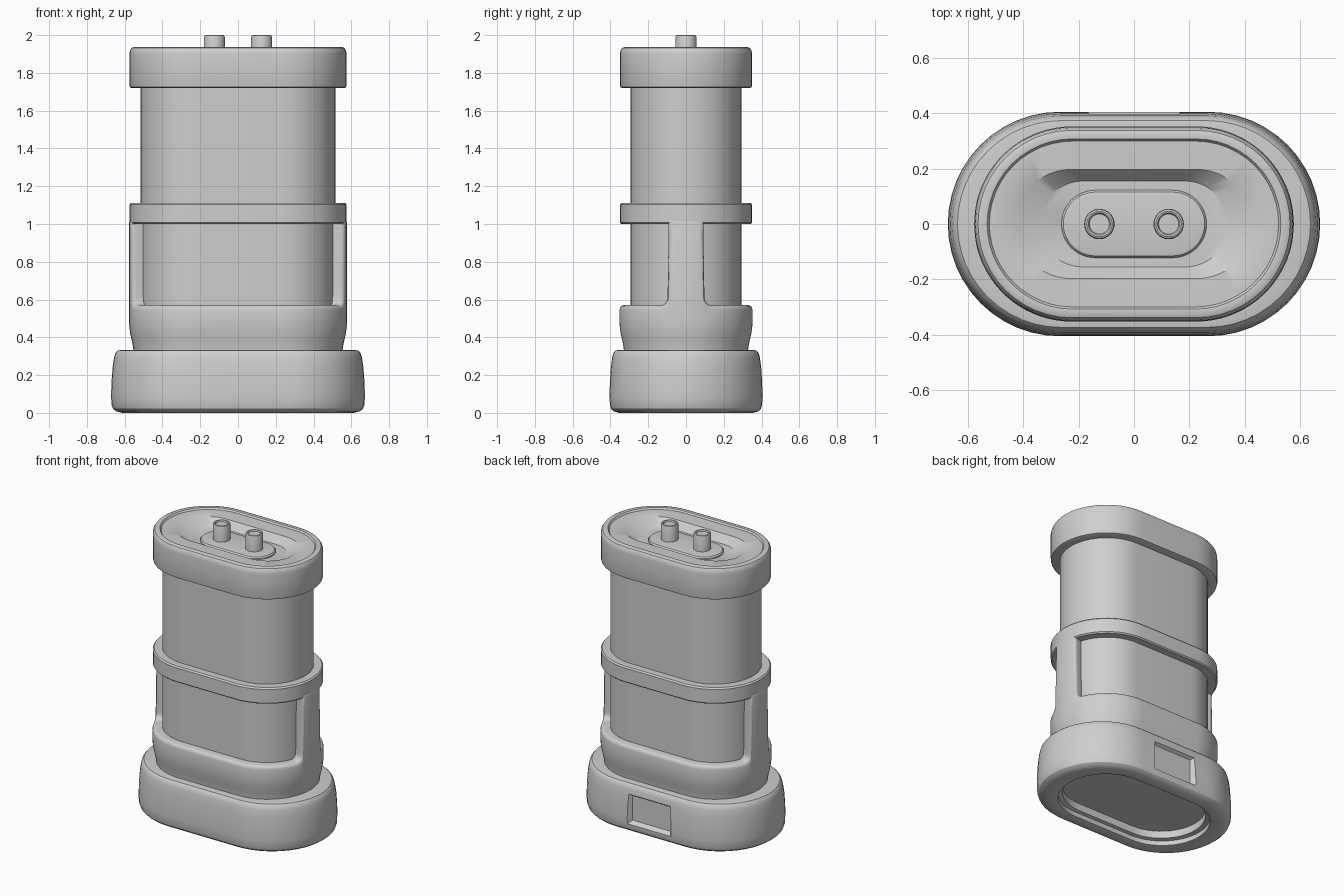
import bpy, bmesh, math
from mathutils import Vector

if "Cube" in bpy.data.objects:
    bpy.data.objects.remove(bpy.data.objects["Cube"])

grey = bpy.data.materials.new("light grey")
grey.diffuse_color = (0.62, 0.62, 0.62, 1)
grey.use_nodes = True
grey.node_tree.nodes["Principled BSDF"].inputs["Base Color"].default_value = grey.diffuse_color


def activate(ob):
    bpy.ops.object.select_all(action='DESELECT')
    ob.select_set(True)
    bpy.context.view_layer.objects.active = ob


def make_object(name, bm):
    me = bpy.data.meshes.new(name)
    bm.to_mesh(me)
    bm.free()
    ob = bpy.data.objects.new(name, me)
    bpy.context.collection.objects.link(ob)
    me.materials.append(grey)
    return ob


def finish(ob, angle=35):
    bm = bmesh.new()
    bm.from_mesh(ob.data)
    bmesh.ops.recalc_face_normals(bm, faces=bm.faces)
    bm.to_mesh(ob.data)
    bm.free()
    activate(ob)
    bpy.ops.object.shade_smooth_by_angle(angle=math.radians(angle))


def loft(name, rows, n=24, cx=0):
    """Closed solid through stacked stadium outlines (half width, half depth, z)."""
    bm = bmesh.new()
    loops = []
    for hx, hy, z in rows:
        loop = []
        for side in (0, 1):
            for i in range(n + 1):
                a = -math.pi / 2 + math.pi * (i / n + side)
                shift = (hx - hy) * (1 - 2 * side)
                loop.append(bm.verts.new((cx + shift + hy * math.cos(a), hy * math.sin(a), z)))
        loops.append(loop)
    m = len(loops[0])
    for lo, up in zip(loops, loops[1:]):
        for i in range(m):
            j = (i + 1) % m
            bm.faces.new((lo[i], lo[j], up[j], up[i]))
    bm.faces.new(loops[0][::-1])
    bm.faces.new(loops[-1])
    bmesh.ops.remove_doubles(bm, verts=bm.verts, dist=1e-5)
    ob = make_object(name, bm)
    finish(ob)
    return ob


# Main body
loft("body", [(.515, .293, .2), (.515, .293, 1.8)])

# Middle band
loft("middle_band", [(.50, .28, 1.0), (.567, .342, 1.0), (.575, .35, 1.008),
                     (.575, .35, 1.102), (.567, .342, 1.112), (.50, .28, 1.112)])

# Top cap with rim and sunken basin
loft("top_cap", [(.50, .28, 1.72), (.562, .337, 1.72), (.572, .347, 1.724), (.575, .35, 1.735),
                 (.575, .35, 1.90), (.572, .347, 1.918), (.563, .338, 1.932), (.548, .323, 1.938),
                 (.53, .307, 1.936), (.522, .299, 1.925), (.515, .292, 1.925),
                 (.425, .197, 1.922), (.34, .155, 1.872)])

# Contact pad and pins
loft("contact_pad", [(.262, .122, 1.85), (.262, .122, 1.878), (.255, .115, 1.887), (.24, .10, 1.89)])
for side, label in ((-1, "left"), (1, "right")):
    pin = [(.055, 1.86), (.055, 1.99), (.052, 1.997), (.046, 2.0), (.04, 1.998), (.036, 1.99)]
    loft(label + "_pin", [(r, r, z) for r, z in pin], n=14, cx=.125 * side)

# Base foot with hollow underside
base = loft("base", [(.50, .278, .09), (.50, .278, .04), (.53, .30, .035), (.53, .30, .003),
                     (.54, .31, 0), (.61, .352, 0), (.645, .382, .008), (.662, .397, .022),
                     (.67, .403, .045), (.672, .405, .09), (.670, .403, .16), (.664, .398, .24),
                     (.656, .391, .295), (.648, .384, .318), (.637, .373, .33), (.62, .357, .333),
                     (.5, .28, .333)])

# Recessed panel cut into the back of the base
bm = bmesh.new()
bmesh.ops.create_cube(bm, size=2)
for v in bm.verts:
    outer = v.co.y > 0
    v.co = Vector((v.co.x * (.178 if outer else .145), .42 if outer else .375,
                   .165 + v.co.z * (.115 if outer else .085)))
cutter = make_object("panel_cutter", bm)
cutter.hide_render = True
cut = base.modifiers.new("panel", 'BOOLEAN')
cut.operation = 'DIFFERENCE'
cut.solver = 'EXACT'
cut.object = cutter
activate(base)
bpy.ops.object.modifier_apply(modifier="panel")
bpy.data.objects.remove(cutter)
finish(base, 30)

# Collar with two side arms: a top edge path (arc length, z) for one quarter
L, R = .225, .352
arc_end = R * math.pi / 2
path = [(0, 1.03), (.05, 1.03), (.1, 1.03), (.1, .95), (.102, .8), (.105, .65)]
path += [(.146 + .04 * math.cos(math.radians(a)), .61 + .04 * math.sin(math.radians(a)))
         for a in range(180, 271, 15)]
path += [(.146 + (arc_end - .146) * i / 14, .57) for i in range(1, 15)] + [(arc_end + L, .57)]


def on_shell(u, z, r):
    if u < arc_end:
        return (L + r * math.cos(u / R), r * math.sin(u / R), z)
    return (max(L - (u - arc_end), 0), r, z)


def inset(i, d):
    a, b = Vector(path[max(i - 1, 0)]), Vector(path[min(i + 1, len(path) - 1)])
    t = (b - a).normalized()
    u = path[i][0]
    if 0 < i < len(path) - 1:
        u = max(u + t.y * d, 0)
    return u, path[i][1] - t.x * d


bm = bmesh.new()
columns = []
for i, (u, z) in enumerate(path):
    col = [(u, zz, r) for zz, r in ((.325, .285), (.325, .328), (.35, .331), (.38, .337),
                                    (.42, .346), (.46, .351), (.49, .352))]
    col += [(*inset(i, d), r) for d, r in ((.025, .352), (.012, .349), (.004, .342), (0, .33), (0, .285))]
    columns.append([bm.verts.new(on_shell(*p)) for p in col])
for a, b in zip(columns, columns[1:]):
    for k in range(len(a)):
        j = (k + 1) % len(a)
        bm.faces.new((a[k], b[k], b[j], a[j]))
collar = make_object("collar_and_arms", bm)
mirror = collar.modifiers.new("mirror", 'MIRROR')
mirror.use_axis = (True, True, False)
mirror.merge_threshold = .0005
activate(collar)
bpy.ops.object.modifier_apply(modifier="mirror")
finish(collar, 45)
